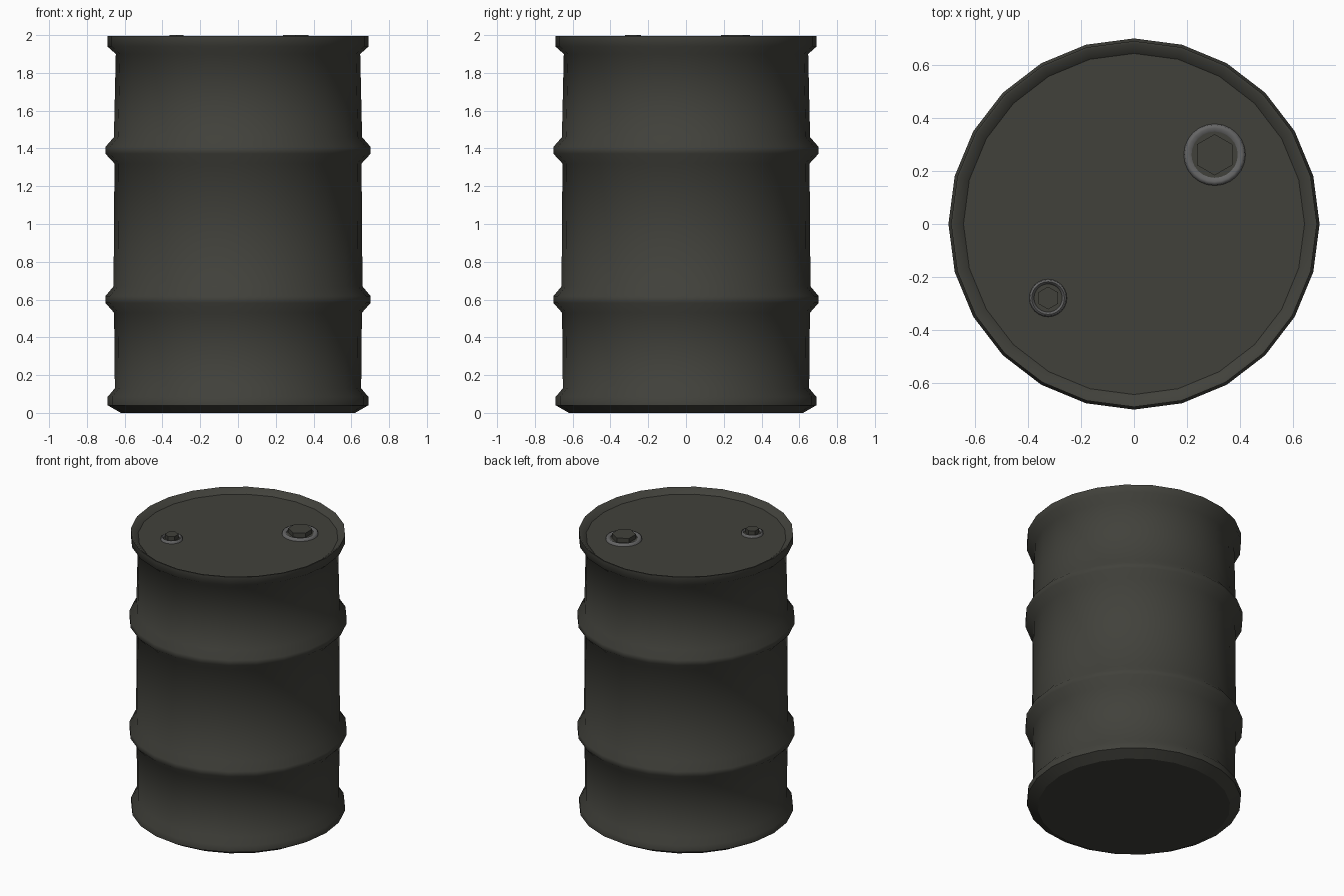
import bpy, bmesh
from math import cos, sin, tau, pi, radians

cube = bpy.data.objects.get("Cube")
if cube:
    bpy.data.objects.remove(cube, do_unlink=True)


def material(name, rgb):
    mat = bpy.data.materials.new(name)
    mat.use_nodes = True
    mat.diffuse_color = (*rgb, 1)
    mat.node_tree.nodes["Principled BSDF"].inputs["Base Color"].default_value = (*rgb, 1)
    return mat


def lathe(name, profile, sides, mat, center=(0, 0), loop=False, start=0.0, sharp=60):
    """Revolve (radius, z) points; ends are capped, or joined when loop is set."""
    bm = bmesh.new()
    rings = [[bm.verts.new((r * cos(start + tau * i / sides),
                            r * sin(start + tau * i / sides), z))
              for i in range(sides)] for r, z in profile]
    pairs = list(zip(rings, rings[1:]))
    if loop:
        pairs.append((rings[-1], rings[0]))
    for low, high in pairs:
        for i in range(sides):
            j = (i + 1) % sides
            bm.faces.new((low[i], low[j], high[j], high[i])).smooth = True
    caps = [] if loop else [bm.faces.new(rings[0]), bm.faces.new(rings[-1])]
    bmesh.ops.recalc_face_normals(bm, faces=bm.faces)
    for edge in bm.edges:
        edge.smooth = edge.calc_face_angle(0) < radians(sharp)
    for cap in caps:
        for edge in cap.edges:
            edge.smooth = False
    mesh = bpy.data.meshes.new(name)
    bm.to_mesh(mesh)
    bm.free()
    mesh.materials.append(mat)
    obj = bpy.data.objects.new(name, mesh)
    obj.location = (*center, 0)
    bpy.context.collection.objects.link(obj)
    return obj


paint = material("dark olive paint", (0.053, 0.053, 0.044))
steel = material("grey steel", (0.13, 0.13, 0.13))

LID_Z = 1.963


def hoop(z, wall):
    """Raised rolling hoop around the wall."""
    return [(wall - 0.003, z - 0.07), (0.702, z - 0.018),
            (0.702, z + 0.018), (wall, z + 0.07)]


# Drum shell with base chime, two hoops, top rim and sunken lid
shell = [(0.62, 0), (0.69, 0.04), (0.69, 0.085), (0.652, 0.13)]
shell += hoop(0.6, 0.659) + hoop(1.39, 0.657)
shell += [(0.647, 1.90), (0.692, 1.94), (0.692, 1.995), (0.683, 1.995), (0.645, LID_Z)]
lathe("drum_shell", shell, 24, paint)

# Two bungs: a steel collar, a seat disc and a hexagonal plug
for label, center, collar, plug in (("large", (0.305, 0.262), 0.118, 0.078),
                                    ("small", (-0.325, -0.28), 0.072, 0.043)):
    inner = collar * 0.74
    lathe(label + "_bung_collar",
          [(collar, LID_Z - 0.005), (collar * 0.96, LID_Z + 0.014),
           (collar * 0.86, LID_Z + 0.018), (inner, LID_Z + 0.01), (inner, LID_Z - 0.005)],
          24, steel, center, loop=True)
    lathe(label + "_bung_seat", [(inner * 1.02, LID_Z - 0.004), (inner * 1.02, LID_Z + 0.006)],
          24, paint, center)
    lathe(label + "_bung_plug", [(plug, LID_Z), (plug, 2.0)],
          6, paint, center, start=pi / 2, sharp=30)
